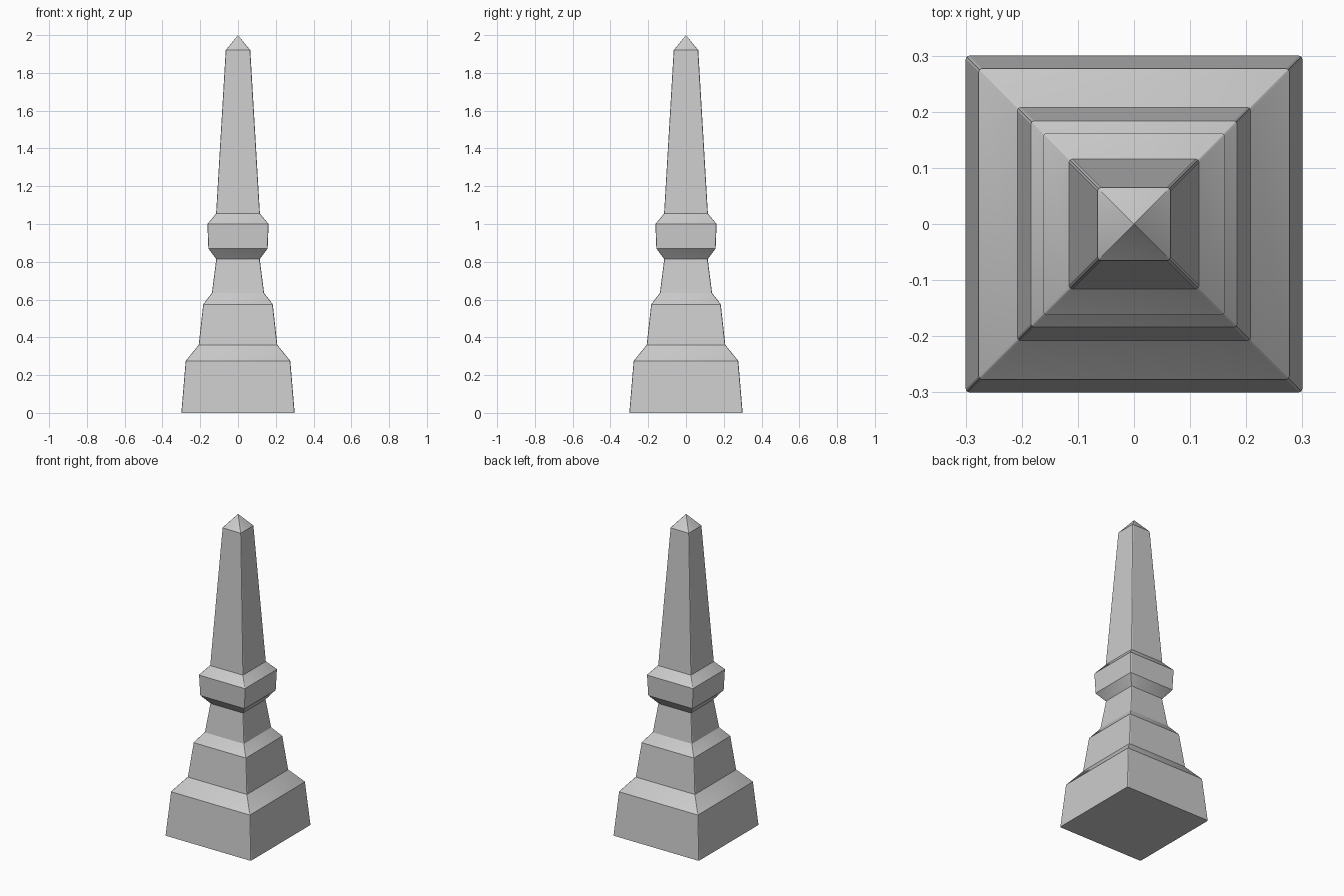
import bpy, bmesh
from math import cos, sin, pi, radians

if "Cube" in bpy.data.objects:
    bpy.data.objects.remove(bpy.data.objects["Cube"])

ROUND = 0.006   # softened corner radius
STEPS = 3       # points per corner


def square_ring(bm, half, z):
    """Square cross-section with slightly rounded corners."""
    ring = []
    for q in range(4):
        start = q * pi / 2
        cx = (half - ROUND) * (1 if q in (0, 3) else -1)
        cy = (half - ROUND) * (1 if q in (0, 1) else -1)
        for i in range(STEPS):
            a = start + i * (pi / 2) / (STEPS - 1)
            ring.append(bm.verts.new((cx + ROUND * cos(a), cy + ROUND * sin(a), z)))
    return ring


def stacked_monument(name, profile, tip_z):
    bm = bmesh.new()
    rings = [square_ring(bm, h, z) for h, z in profile]
    n = len(rings[0])
    bm.faces.new(rings[0][::-1])
    for lo, hi in zip(rings, rings[1:]):
        for i in range(n):
            j = (i + 1) % n
            bm.faces.new((lo[i], lo[j], hi[j], hi[i]))
    tip = bm.verts.new((0, 0, tip_z))
    for i in range(n):
        bm.faces.new((rings[-1][i], rings[-1][(i + 1) % n], tip))
    mesh = bpy.data.meshes.new(name)
    bm.to_mesh(mesh)
    bm.free()
    obj = bpy.data.objects.new(name, mesh)
    bpy.context.collection.objects.link(obj)
    bpy.context.view_layer.objects.active = obj
    obj.select_set(True)
    bpy.ops.object.shade_smooth_by_angle(angle=radians(20))
    return obj


# Half width and height of every step, from the ground up
profile = [
    (0.300, 0.0), (0.277, 0.275),      # plinth
    (0.208, 0.36), (0.184, 0.575),     # second tier
    (0.138, 0.635), (0.115, 0.815),    # neck
    (0.157, 0.87), (0.162, 1.0),       # collar
    (0.116, 1.055), (0.065, 1.92),     # tapering spire
]
stacked_monument("obelisk", profile, 2.0)
